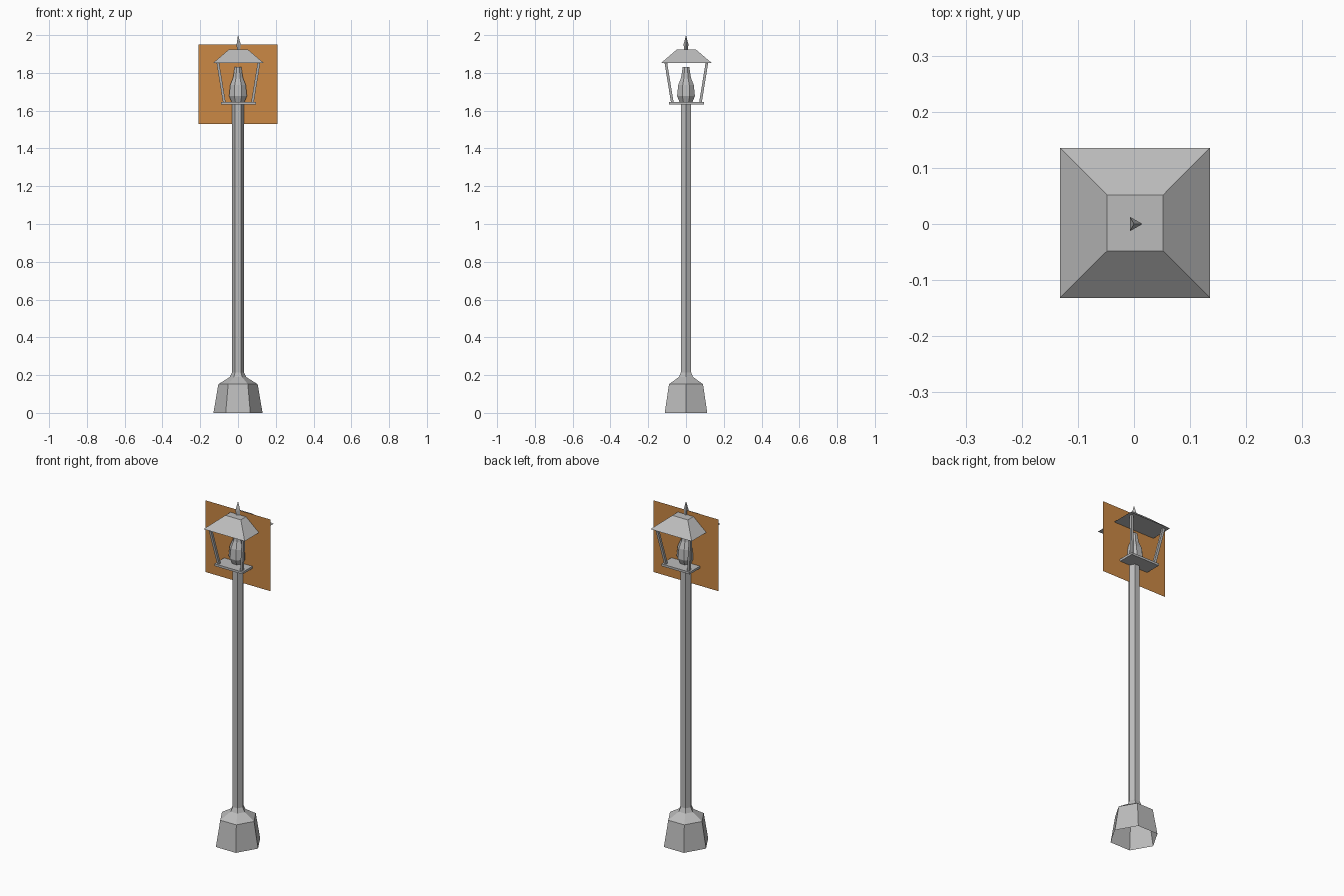
import bpy, bmesh, math
from mathutils import Vector

if "Cube" in bpy.data.objects:
    bpy.data.objects.remove(bpy.data.objects["Cube"])


def material(name, rgb):
    m = bpy.data.materials.new(name)
    m.diffuse_color = (*rgb, 1)
    m.use_nodes = True
    m.node_tree.nodes["Principled BSDF"].inputs["Base Color"].default_value = m.diffuse_color
    return m


GREY = material("grey metal", (0.5, 0.5, 0.5))
ORANGE = material("orange glow", (0.6, 0.25, 0.06))


def finish(name, bm, mat, normals=True):
    if normals:
        bmesh.ops.recalc_face_normals(bm, faces=bm.faces)
    me = bpy.data.meshes.new(name)
    bm.to_mesh(me)
    bm.free()
    me.materials.append(mat)
    ob = bpy.data.objects.new(name, me)
    bpy.context.collection.objects.link(ob)
    return ob


def loft(name, rings, sides, turn=0, mat=GREY, centre=(0, 0), bottom=True, top=True):
    """Stack of regular polygon rings (radius, z), joined by flat faces."""
    bm = bmesh.new()
    loops = []
    for r, z in rings:
        loops.append([bm.verts.new((centre[0] + r * math.cos(turn + 2 * math.pi * i / sides),
                                    centre[1] + r * math.sin(turn + 2 * math.pi * i / sides), z))
                      for i in range(sides)])
    for a, b in zip(loops, loops[1:]):
        for i in range(sides):
            j = (i + 1) % sides
            bm.faces.new((a[i], a[j], b[j], b[i]))
    if bottom:
        bm.faces.new(loops[0][::-1])
    if top:
        bm.faces.new(loops[-1])
    return finish(name, bm, mat)


R2 = math.sqrt(2)
Q = math.pi / 4
C = (0.002, 0.002)

# Hexagonal foot (open underneath) running up into the pole
loft("base_and_pole", [(0.13, 0), (0.104, 0.152), (0.043, 0.19), (0.031, 0.215), (0.031, 1.635)],
     6, bottom=False)

# Lantern floor, roof and spike
loft("lantern_floor", [(0.092 * R2, 1.632), (0.092 * R2, 1.645)], 4, Q, centre=C)
loft("lantern_roof", [(0.1335 * R2, 1.853), (0.05 * R2, 1.924)], 4, Q, centre=C)
loft("roof_spike", [(0.011, 1.922), (0.015, 1.95), (0.0005, 2.0)], 3)

# Lamp bulb
loft("lamp_bulb", [(0.036, 1.643), (0.051, 1.677), (0.045, 1.735), (0.028, 1.775), (0.019, 1.83)],
     8, math.pi / 8)

# Four posts leaning outwards
for sx in (-1, 1):
    for sy in (-1, 1):
        bm = bmesh.new()
        rings = []
        for d, z in ((0.074, 1.64), (0.109, 1.856)):
            rings.append([bm.verts.new(Vector((C[0] + sx * d + ox, C[1] + sy * d + oy, z)))
                          for ox, oy in ((-.007, -.007), (.007, -.007), (.007, .007), (-.007, .007))])
        for i in range(4):
            j = (i + 1) % 4
            bm.faces.new((rings[0][i], rings[0][j], rings[1][j], rings[1][i]))
        bm.faces.new(rings[0][::-1])
        bm.faces.new(rings[1])
        finish("lantern_post", bm, GREY)

# Flat glow panel through the middle of the lantern
bm = bmesh.new()
bm.faces.new([bm.verts.new(p) for p in
              ((-0.21, 0, 1.53), (0.21, 0, 1.53), (0.21, 0, 1.95), (-0.21, 0, 1.95))])
finish("glow_panel", bm, ORANGE, normals=False)
